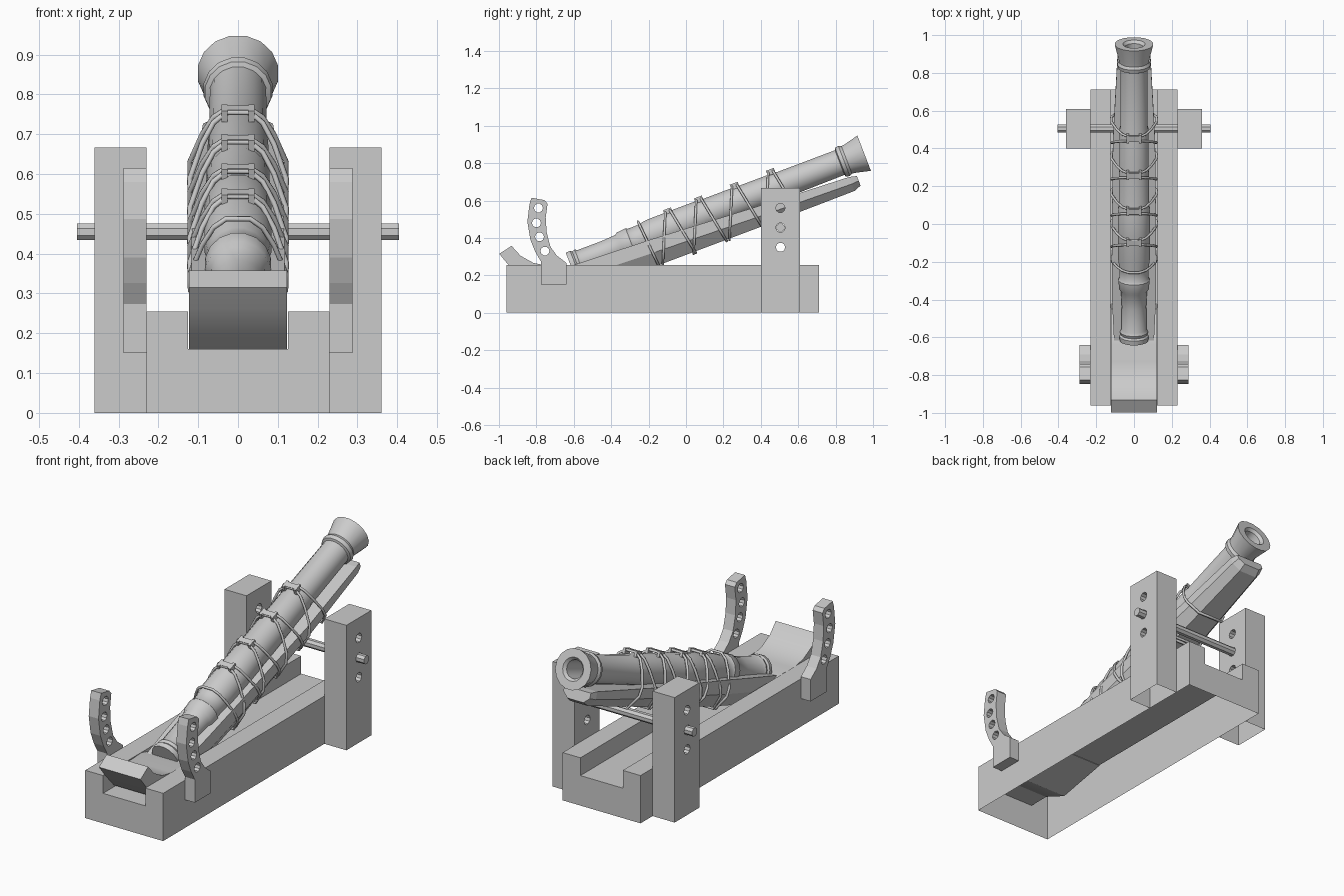
import bpy, bmesh, math
from mathutils import Matrix, Vector

if "Cube" in bpy.data.objects:
    bpy.data.objects.remove(bpy.data.objects["Cube"])

TILT = Matrix.Translation((0, -0.616, 0.251)) @ Matrix.Rotation(math.radians(21), 4, 'X')


def make(name, bm, matrix=None, smooth=None):
    bmesh.ops.recalc_face_normals(bm, faces=bm.faces)
    me = bpy.data.meshes.new(name)
    bm.to_mesh(me)
    bm.free()
    ob = bpy.data.objects.new(name, me)
    bpy.context.collection.objects.link(ob)
    if matrix:
        ob.matrix_world = matrix
    if smooth:
        bpy.ops.object.select_all(action='DESELECT')
        ob.select_set(True)
        bpy.context.view_layer.objects.active = ob
        bpy.ops.object.shade_smooth_by_angle(angle=math.radians(smooth))
    return ob


def loft(rings, caps=True):
    bm = bmesh.new()
    vs = [[bm.verts.new(p) for p in ring] for ring in rings]
    n = len(vs[0])
    for a, b in zip(vs, vs[1:]):
        for i in range(n):
            j = (i + 1) % n
            bm.faces.new((a[i], a[j], b[j], b[i]))
    if caps:
        bm.faces.new(vs[0])
        bm.faces.new(vs[-1])
    return bm


def prism_x(pts, x0, x1):
    return loft([[(x, y, z) for y, z in pts] for x in (x0, x1)])


def lathe(profile, sides):
    ang = [2 * math.pi * (i + 0.5) / sides for i in range(sides)]
    return loft([[(r * math.cos(a), s, r * math.sin(a)) for a in ang] for s, r in profile])


def drill(ob, holes, r):
    # through holes along x, baked into the mesh
    bm = bmesh.new()
    for y, z in holes:
        bmesh.ops.create_cone(bm, cap_ends=True, segments=10, radius1=r, radius2=r, depth=1.2,
                              matrix=Matrix.Translation((0, y, z)) @ Matrix.Rotation(math.pi / 2, 4, 'Y'))
    cutter = make("hole_cutter", bm)
    cutter.hide_render = True
    mod = ob.modifiers.new("holes", 'BOOLEAN')
    mod.operation, mod.solver, mod.object = 'DIFFERENCE', 'EXACT', cutter
    dg = bpy.context.evaluated_depsgraph_get()
    me = bpy.data.meshes.new_from_object(ob.evaluated_get(dg))
    ob.modifiers.clear()
    ob.data = me
    bpy.data.objects.remove(cutter)


def open_bottom(ob):
    bm = bmesh.new()
    bm.from_mesh(ob.data)
    down = [f for f in bm.faces if f.normal.z < -0.9 and f.calc_center_median().z < 0.01]
    bmesh.ops.delete(bm, geom=down, context='FACES')
    bm.to_mesh(ob.data)
    bm.free()


# Base with channel, hollow underneath
u = [(-.23, 0), (.23, 0), (.23, .255), (.125, .255), (.125, .16), (-.125, .16), (-.125, .255), (-.23, .255)]
base = make("base", loft([[(x, y, z) for x, z in u] for y in (-.96, .712)]))
open_bottom(base)

# Posts and curved rear brackets on both sides
bracket = [(-.775, .15), (-.64, .15), (-.64, .267), (-.69, .305), (-.725, .353), (-.745, .43), (-.75, .51),
           (-.74, .583), (-.757, .602), (-.826, .615), (-.837, .58), (-.848, .487), (-.832, .39),
           (-.806, .326), (-.775, .273)]
for side, sx in (("left", -1), ("right", 1)):
    post = make(side + "_post", prism_x([(.40, 0), (.61, 0), (.61, .667), (.40, .667)], sx * .23, sx * .36))
    drill(post, [(.505, .56), (.505, .455), (.505, .35)], .025)
    open_bottom(post)
    br = make(side + "_bracket", prism_x(bracket, sx * .23, sx * .288))
    drill(br, [(-.789, .56), (-.80, .48), (-.783, .406), (-.754, .33)], .024)

# Axle
ang = [math.pi * (i + .5) / 4 for i in range(8)]
make("axle", loft([[(x, .505 + .023 * math.cos(a), .455 + .023 * math.sin(a)) for a in ang]
                   for x in (-.405, .405)]))

# Curved tail block behind the breech
make("tail_block", prism_x([(-.998, .315), (-.933, .358), (-.885, .305), (-.815, .266), (-.73, .25),
                            (-.64, .255), (-.58, .24), (-.45, .2), (-.42, .155), (-.7, .1),
                            (-.87, .17), (-.955, .262)], -.123, .123), smooth=30)

# Wooden stock under the barrel: s, half width, top, bottom
rings = []
for s, w, t, b in [(-.02, .105, .0, -.12), (.2, .115, -.01, -.155), (.45, .118, -.022, -.165),
                   (1.1, .112, -.065, -.17), (1.56, .088, -.09, -.17), (1.6, .078, -.10, -.155)]:
    m = t + (b - t) * .5
    rings.append([(-w, s, t), (w, s, t), (w, s, m), (w * .6, s, b), (-w * .6, s, b), (-w, s, m)])
make("stock", loft(rings), TILT)

# Barrel with rings, flared muzzle and bore
profile = [(0, .05), (0, .076), (.025, .078), (.035, .07), (.05, .075), (.065, .067), (.2, .066),
           (.28, .07), (.295, .08), (.345, .084), (.355, .077), (.4, .077), (.47, .086), (.62, .086),
           (.75, .085), (.76, .082), (.95, .081), (.96, .079), (1.2, .077), (1.21, .074),
           (1.54, .072), (1.545, .084), (1.565, .088), (1.58, .08), (1.6, .083), (1.68, .103),
           (1.68, .06), (1.665, .047), (1.4, .047)]
make("barrel", lathe(profile, 16), TILT, smooth=35)


# Rope lashings round barrel and stock, with clips on top
def lashing(name, top, bottom):
    half = [(.03, .092), (.062, .068), (.09, .02), (.121, -.06), (.12, -.105), (.075, -.176)]
    pts = half + [(-x, v) for x, v in reversed(half)]
    cu = bpy.data.curves.new(name, 'CURVE')
    cu.dimensions, cu.bevel_depth, cu.bevel_resolution = '3D', .007, 1
    sp = cu.splines.new('POLY')
    sp.points.add(len(pts) - 1)
    for p, (x, v) in zip(sp.points, pts):
        f = (.092 - v) / .268
        p.co = (x, top + (bottom - top) * f, v, 1)
    sp.use_cyclic_u = True
    ob = bpy.data.objects.new(name, cu)
    bpy.context.collection.objects.link(ob)
    ob.matrix_world = TILT


lashing("rear_lashing", .42, .44)
for i, s in enumerate((.589, .766, .971, 1.178)):
    lashing(f"lashing_back_{i}", s - .012, s - .13)
    lashing(f"lashing_front_{i}", s + .012, s + .06)
    bm = bmesh.new()
    for x, sx, sy, sz, v in ((0, .06, .03, .014, .093), (-.034, .014, .045, .03, .085), (.034, .014, .045, .03, .085)):
        bmesh.ops.create_cube(bm, size=1, matrix=Matrix.Translation((x, s, v)) @ Matrix.Diagonal((sx, sy, sz, 1)))
    make(f"clip_{i}", bm, TILT)
